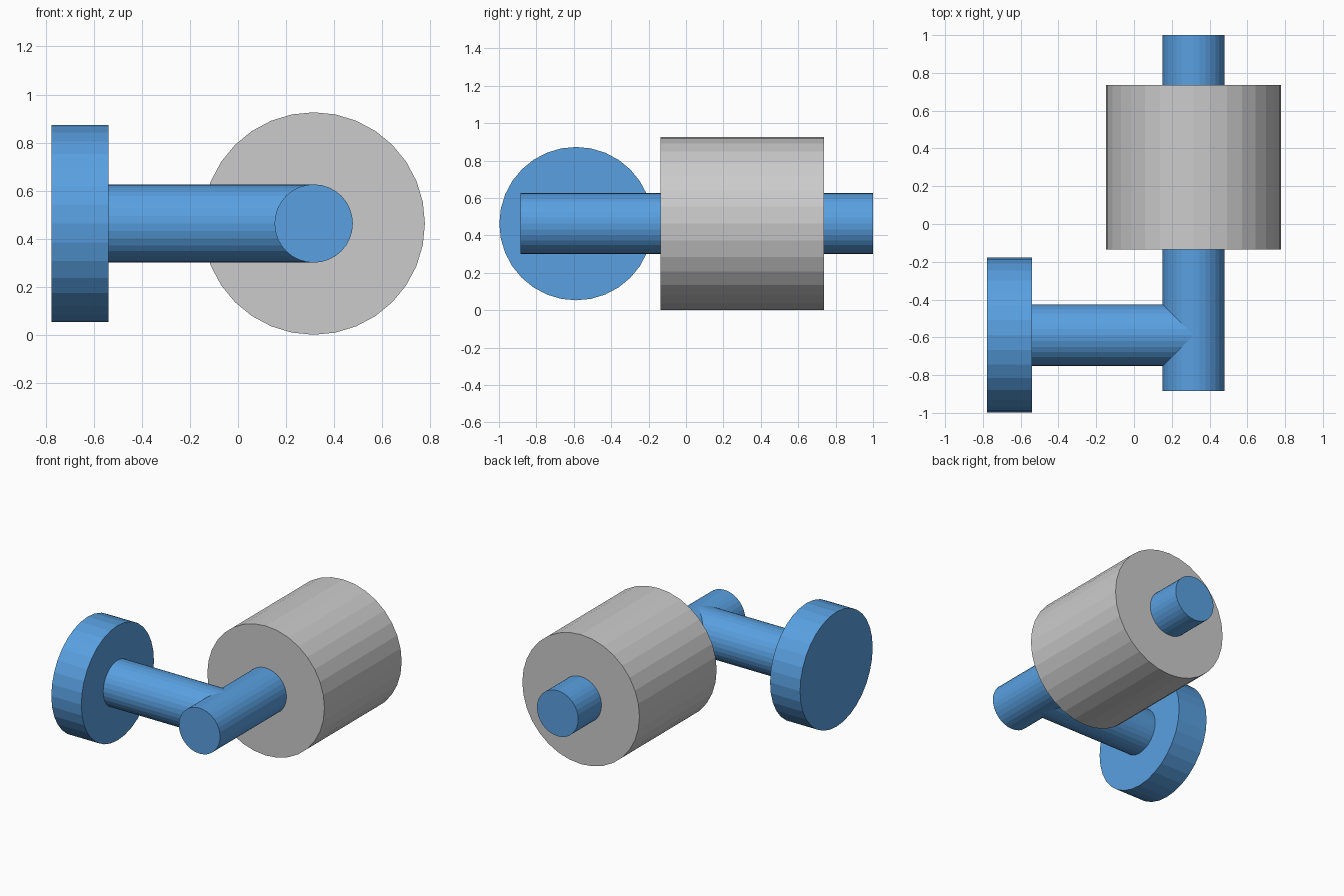
import bpy
from math import pi

if "Cube" in bpy.data.objects:
    bpy.data.objects.remove(bpy.data.objects["Cube"])

AXIS_Z = 0.463   # common height of every part
BAR_X = 0.315    # axis of the bar and roll
ARM_Y = -0.588   # axis of the arm and wall plate

blue = bpy.data.materials.new("blue_metal")
blue.diffuse_color = (0.1, 0.35, 0.75, 1)
blue.use_nodes = True
blue.node_tree.nodes["Principled BSDF"].inputs["Base Color"].default_value = blue.diffuse_color


def cylinder(name, axis, radius, start, end, across, material=None):
    """32-sided flat-shaded cylinder running from start to end along x or y."""
    mid = (start + end) / 2
    if axis == "x":
        location, rotation = (mid, across, AXIS_Z), (0, pi / 2, 0)
    else:
        location, rotation = (across, mid, AXIS_Z), (pi / 2, 0, 0)
    bpy.ops.mesh.primitive_cylinder_add(vertices=32, radius=radius, depth=end - start,
                                        location=location, rotation=rotation)
    obj = bpy.context.object
    obj.name = name
    if material:
        obj.data.materials.append(material)
    return obj


# Wall plate and the arm reaching out from it
cylinder("wall_plate", "x", 0.41, -0.777, -0.54, ARM_Y, blue)
cylinder("support_arm", "x", 0.163, -0.54, BAR_X, ARM_Y, blue)

# Bar at right angles to the arm, carrying the paper roll
cylinder("roll_bar", "y", 0.163, -0.885, 1.0, BAR_X, blue)
cylinder("paper_roll", "y", 0.463, -0.135, 0.737, BAR_X)
